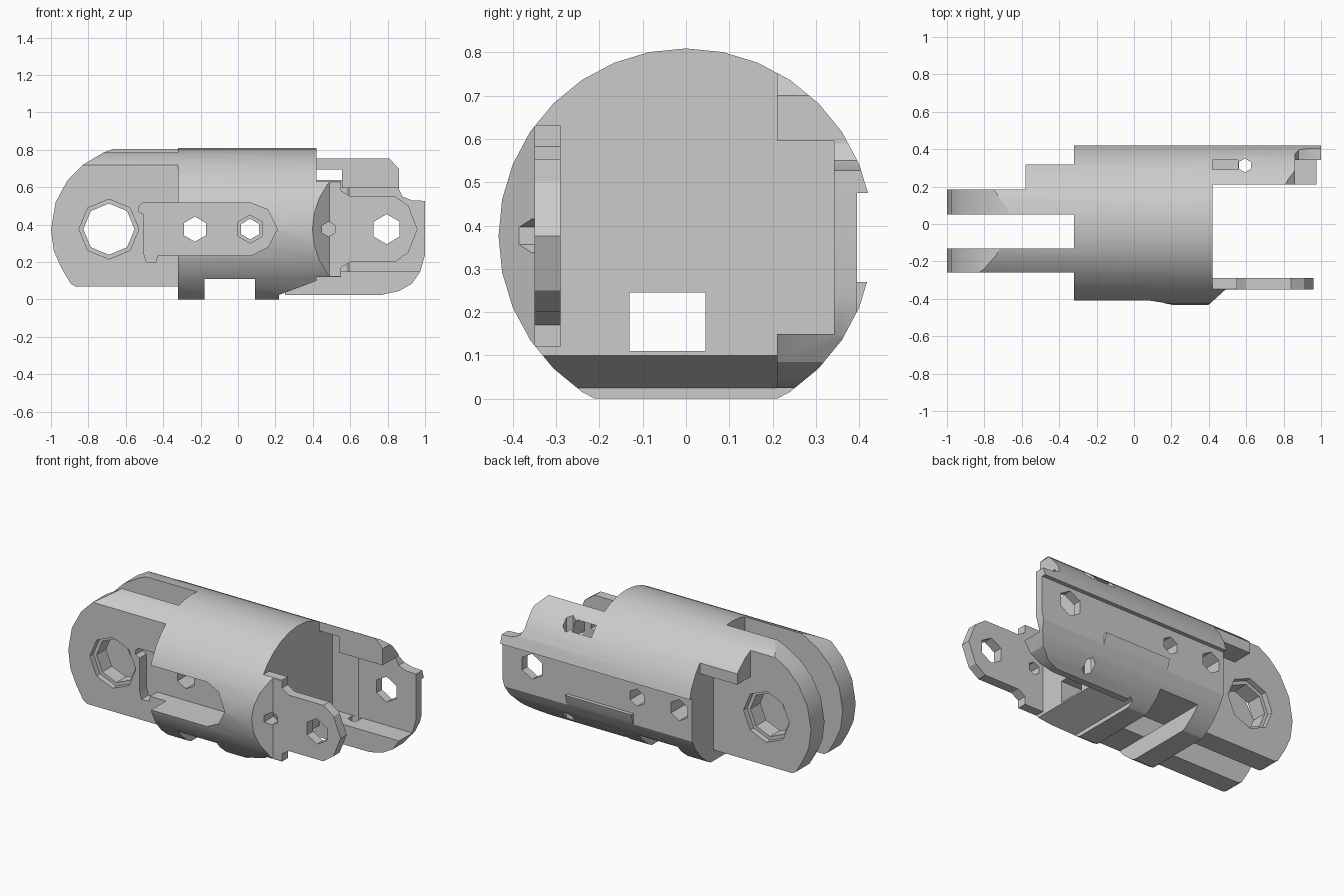
import bpy, bmesh, math

if "Cube" in bpy.data.objects:
    bpy.data.objects.remove(bpy.data.objects["Cube"])

CZ = 0.376   # height of the long axis
R = 0.433    # shell radius


def prism(name, pts, axis, a, b):
    """Extrude a 2D outline along an axis: x -> (y,z), y -> (x,z), z -> (x,y)."""
    def place(p, t):
        return {'x': (t, p[0], p[1]), 'y': (p[0], t, p[1]), 'z': (p[0], p[1], t)}[axis]
    bm = bmesh.new()
    lo = [bm.verts.new(place(p, a)) for p in pts]
    hi = [bm.verts.new(place(p, b)) for p in pts]
    n = len(pts)
    bm.faces.new(lo)
    bm.faces.new(hi)
    for i in range(n):
        j = (i + 1) % n
        bm.faces.new((lo[i], lo[j], hi[j], hi[i]))
    bmesh.ops.recalc_face_normals(bm, faces=bm.faces)
    mesh = bpy.data.meshes.new(name)
    bm.to_mesh(mesh)
    bm.free()
    ob = bpy.data.objects.new(name, mesh)
    bpy.context.collection.objects.link(ob)
    return ob


def rect(u0, u1, v0, v1):
    return [(u0, v0), (u1, v0), (u1, v1), (u0, v1)]


def ring(u, v, r, n, start=0.0):
    return [(u + r * math.cos(start + math.tau * i / n),
             v + r * math.sin(start + math.tau * i / n)) for i in range(n)]


def combine(target, other, op):
    m = target.modifiers.new(op, 'BOOLEAN')
    m.operation = op
    m.solver = 'EXACT'
    m.object = other
    bpy.context.view_layer.objects.active = target
    bpy.ops.object.modifier_apply(modifier=m.name)
    bpy.data.objects.remove(other, do_unlink=True)


# Central barrel, side outline with sloped underside at the right end
body = prism("finger_segment", [(-.32, 0), (.22, 0), (.22, .025), (.42, .1),
                                (.42, .9), (-.32, .9)], 'y', -.5, .5)

# Two fork prongs with rounded ends
prong = [(-.2, .07), (-.87, .07), (-.895, .085), (-.945, .17), (-.985, .26), (-1, .375),
         (-.975, .52), (-.91, .64), (-.83, .72), (-.72, .785), (-.6, .83), (-.2, .83)]
combine(body, prism("front_prong", prong, 'y', -.26, -.13), 'UNION')
combine(body, prism("rear_prong", prong, 'y', .05, .185), 'UNION')
combine(body, prism("rear_shoulder", rect(-.58, -.2, .6, .9), 'y', .1, .318), 'UNION')

# Front hinge tab, symmetric about the axis
half = [(.35, .12), (.55, .12), (.55, .17), (.6, .2), (.84, .2), (.91, .25)]
tab = half + [(.96, CZ)] + [(x, 2 * CZ - z) for x, z in reversed(half)]
combine(body, prism("hinge_tab", tab, 'y', -.5, -.29), 'UNION')

# Rear arm
arm = [(.25, .025), (.77, .025), (.86, .045), (.93, .085), (.975, .15), (1, .24),
       (1, .527), (.93, .53), (.88, .55), (.86, .59), (.86, .7), (.8, .762),
       (.8, .9), (.25, .9)]
combine(body, prism("rear_arm", arm, 'y', .21, .5), 'UNION')

# Trim everything to the round shell
combine(body, prism("shell", ring(0, CZ, R, 32), 'x', -1.2, 1.2), 'INTERSECT')

# Recesses and channels
cuts = [
    # bevel in front of the hinge tab
    ([(.39, -.44), (.49, -.35), (1.1, -.35), (1.1, -.6), (.39, -.6)], 'z', -.1, 1),
    # hollow inside the rear arm
    ([(.42, .15), (1.1, .15), (1.1, .595), (.555, .595), (.555, .695), (.42, .695)],
     'y', .1, .342),
    # lengthwise cable channel and crosswise slot underneath
    (rect(-.13, .045, .11, .245), 'x', -.5, .6),
    (rect(-.18, .09, -.2, .11), 'y', -.6, .6),
    # front linkage recess
    ([(-.505, .25), (-.49, .2), (-.44, .2), (-.43, .235), (.07, .235), (.16, .28),
      (.21, .375), (.16, .48), (.07, .515), (-.51, .515), (-.53, .5), (-.53, .47),
      (-.505, .455)], 'y', -.6, -.19),
    # rear flat, leaving a small raised pad
    ([(-.4, .1), (.09, .1), (.09, .27), (.55, .27), (.55, .1), (1.1, .1),
      (1.1, .475), (-.4, .475)], 'y', .395, .6),
    # hinge holes in the prongs with counterbores
    (ring(-.69, CZ, .137, 8), 'y', -.6, .6),
    (ring(-.69, CZ, .16, 8), 'y', -.6, -.225),
    (ring(-.69, CZ, .16, 8), 'y', .15, .6),
    # through holes in the barrel
    (ring(-.23, CZ, .067, 6, math.pi / 2), 'y', -.6, .6),
    (ring(.065, CZ, .055, 6, math.pi / 2), 'y', -.6, .6),
    (ring(.065, CZ, .075, 6, math.pi / 2), 'y', -.6, -.16),
    # holes in the tab and arm
    (ring(.485, CZ, .04, 6, math.pi / 2), 'y', -.6, -.2),
    (ring(.795, CZ, .08, 6, math.pi / 2), 'y', -.6, .6),
    # vertical pin hole in the arm
    (ring(.593, .313, .037, 6, math.pi / 2), 'z', -.2, 1),
]
for pts, axis, a, b in cuts:
    combine(body, prism("cutter", pts, axis, a, b), 'DIFFERENCE')

# Smooth the barrel, keep edges crisp
bpy.ops.object.select_all(action='DESELECT')
body.select_set(True)
bpy.context.view_layer.objects.active = body
bpy.ops.object.shade_smooth_by_angle(angle=math.radians(20))
